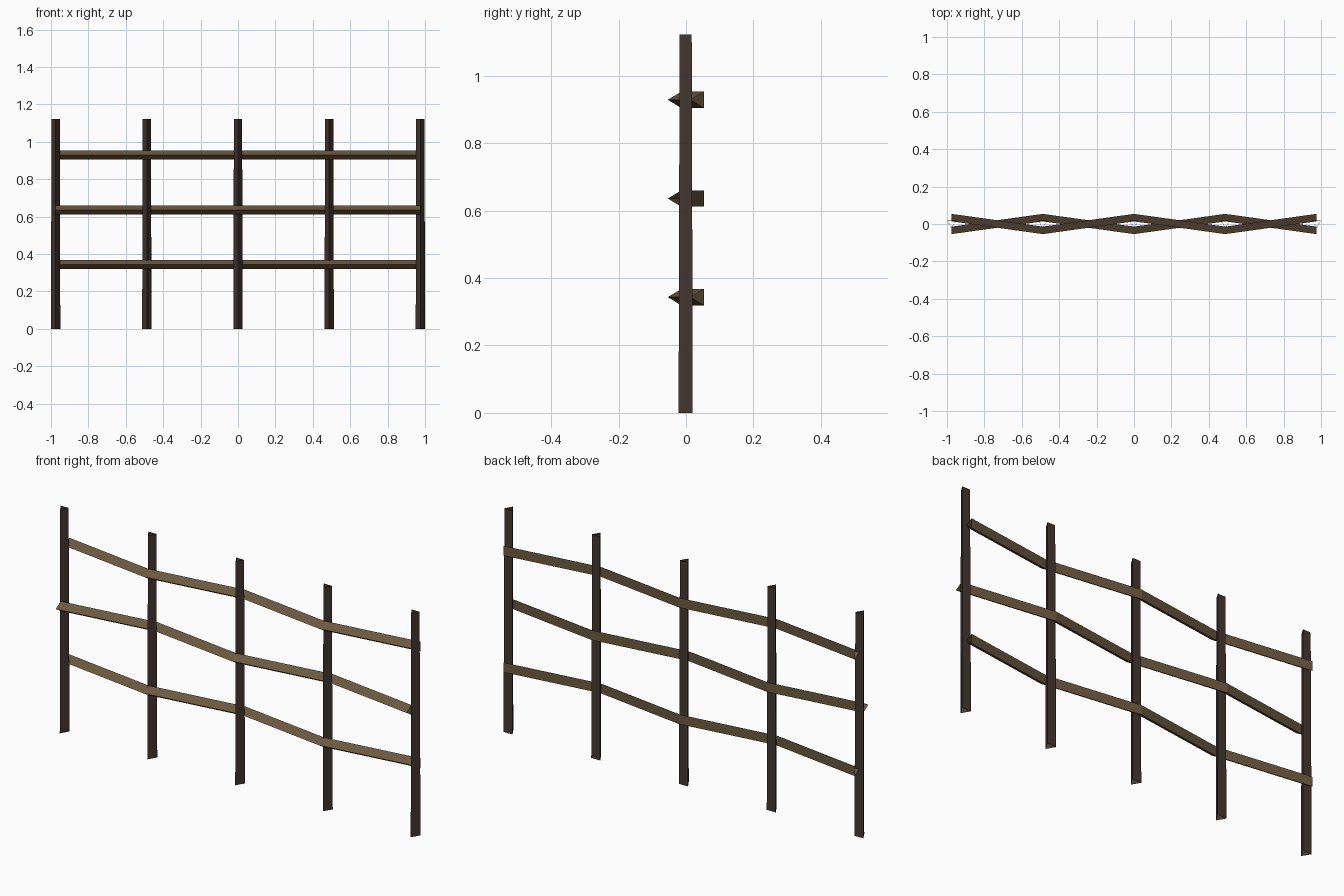
import bpy

if "Cube" in bpy.data.objects:
    bpy.data.objects.remove(bpy.data.objects["Cube"])


def material(name, rgb):
    m = bpy.data.materials.new(name)
    m.diffuse_color = (*rgb, 1)
    m.use_nodes = True
    m.node_tree.nodes["Principled BSDF"].inputs["Base Color"].default_value = m.diffuse_color
    return m


def skin(name, loops, mat):
    """Open-ended triangular tube through a series of three-point loops."""
    verts = [p for loop in loops for p in loop]
    faces = [(3 * k + i, 3 * k + (i + 1) % 3, 3 * k + 3 + (i + 1) % 3, 3 * k + 3 + i)
             for k in range(len(loops) - 1) for i in range(3)]
    mesh = bpy.data.meshes.new(name)
    mesh.from_pydata(verts, [], faces)
    mesh.materials.append(mat)
    obj = bpy.data.objects.new(name, mesh)
    bpy.context.collection.objects.link(obj)
    return obj


post_wood = material("post_wood", (0.06, 0.04, 0.03))
rail_wood = material("rail_wood", (0.15, 0.10, 0.05))

SPACING = 0.4875
HEIGHT = 1.123
post_x = [SPACING * i for i in range(-2, 3)]

# Posts: slightly tapered triangles, ridge to the front
for n, x in enumerate(post_x):
    loops = []
    for z, half_w, front, back in ((0, 0.025, -0.022, 0.020),
                                   (HEIGHT, 0.022, -0.019, 0.017)):
        loops.append([(x, front, z), (x + half_w, back, z), (x - half_w, back, z)])
    skin(f"post_{n + 1}", loops, post_wood)

# Rails: triangular, woven alternately behind and in front of the posts
WEAVE, HALF_D, HALF_H = 0.034, 0.02, 0.0243
for n, (z, start) in enumerate(((0.3435, 1), (0.636, -1), (0.929, 1))):
    loops = []
    for i, x in enumerate(post_x):
        y = WEAVE * start * (-1) ** i
        loops.append([(x, y + HALF_D, z - HALF_H),
                      (x, y + HALF_D, z + HALF_H),
                      (x, y - HALF_D, z)])
    skin(f"rail_{n + 1}", loops, rail_wood)
